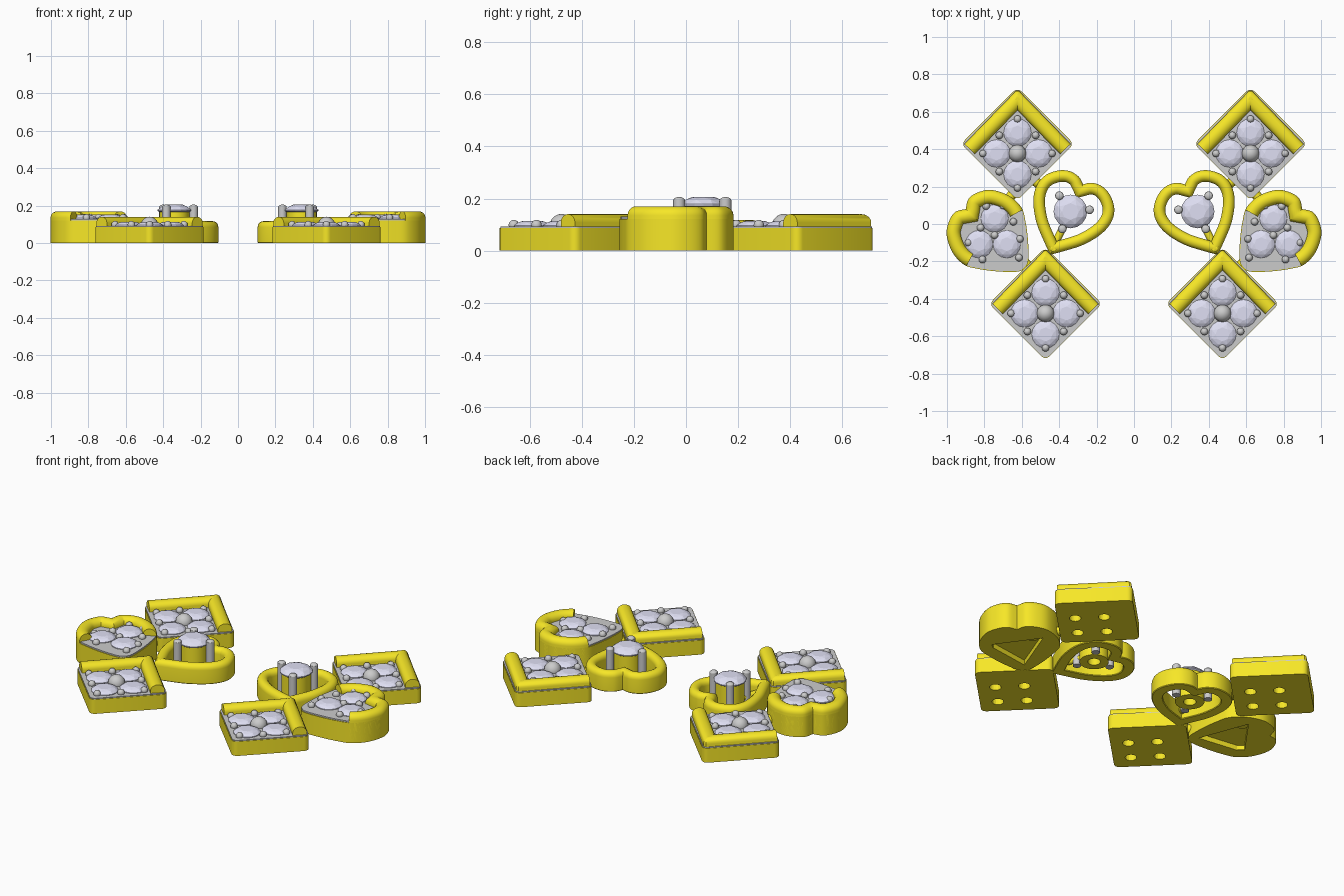
import bpy, bmesh
from math import sin, cos, pi, radians
from mathutils import Vector, Matrix

if "Cube" in bpy.data.objects:
    bpy.data.objects.remove(bpy.data.objects["Cube"])


def material(name, rgb):
    m = bpy.data.materials.new(name)
    m.diffuse_color = (*rgb, 1)
    m.use_nodes = True
    m.node_tree.nodes["Principled BSDF"].inputs["Base Color"].default_value = m.diffuse_color
    return m


GOLD = material("gold", (0.93, 0.80, 0.02))
STONE = material("pale_stone", (0.74, 0.74, 0.90))
BEAD = material("dark_silver", (0.52, 0.52, 0.52))


def finish(bm, name, mat=None, smooth=True, cutter=None):
    """Turn a bmesh into an object, cut it, and mirror it to the other earring."""
    bmesh.ops.recalc_face_normals(bm, faces=bm.faces)
    me = bpy.data.meshes.new(name)
    bm.to_mesh(me)
    bm.free()
    ob = bpy.data.objects.new(name, me)
    bpy.context.collection.objects.link(ob)
    if mat:
        me.materials.append(mat)
    if smooth:
        bpy.ops.object.select_all(action='DESELECT')
        ob.select_set(True)
        bpy.context.view_layer.objects.active = ob
        bpy.ops.object.shade_smooth_by_angle(angle=radians(35))
    if cutter:
        b = ob.modifiers.new("holes", 'BOOLEAN')
        b.operation, b.object, b.solver = 'DIFFERENCE', cutter, 'EXACT'
    if not name.endswith("cutter"):
        m = ob.modifiers.new("pair", 'MIRROR')
        m.use_axis[0] = True
    else:
        ob.hide_render = True
        ob.hide_viewport = True
    return ob


def add_prism(bm, pts, z0, z1):
    f = bm.faces.new([bm.verts.new((x, y, z0)) for x, y in pts])
    r = bmesh.ops.extrude_face_region(bm, geom=[f], use_keep_orig=True)
    vs = [g for g in r['geom'] if isinstance(g, bmesh.types.BMVert)]
    bmesh.ops.translate(bm, verts=vs, vec=(0, 0, z1 - z0))


def prism(name, pts, z0, z1, mat=None, cutter=None):
    bm = bmesh.new()
    add_prism(bm, pts, z0, z1)
    return finish(bm, name, mat, True, cutter)


def circle(c, r, n=24):
    return [(c[0] + r * cos(2 * pi * i / n), c[1] + r * sin(2 * pi * i / n)) for i in range(n)]


def offset(path, closed, d):
    """Move a counter-clockwise path inward by d with mitred corners."""
    n, out = len(path), []
    P = [Vector(p) for p in path]
    for i, p in enumerate(P):
        a = P[i - 1] if closed or i else None
        b = P[(i + 1) % n] if closed or i < n - 1 else None
        t1 = (p - a).normalized() if a else (b - p).normalized()
        t2 = (b - p).normalized() if b else t1
        n1, n2 = Vector((-t1.y, t1.x)), Vector((-t2.y, t2.x))
        out.append(p + (n1 + n2) / max(0.35, 1 + n1.dot(n2)) * d)
    return out


def sweep(name, path, closed, profile, mat=GOLD):
    bm = bmesh.new()
    rows = [[bm.verts.new((p.x, p.y, z)) for p in offset(path, closed, d)] for d, z in profile]
    n, k = len(path), len(rows)
    for j in range(k):
        for i in range(n if closed else n - 1):
            i2, j2 = (i + 1) % n, (j + 1) % k
            bm.faces.new((rows[j][i], rows[j][i2], rows[j2][i2], rows[j2][i]))
    if not closed:
        bm.faces.new([r[0] for r in rows])
        bm.faces.new([r[-1] for r in rows])
    return finish(bm, name, mat)


def rounded(w, h, rise):
    """Wall section with a domed top."""
    return [(0, 0.004), (0.004, 0)] + [(w - 0.004, 0), (w, 0.004)] + [
        (w / 2 + w / 2 * cos(pi * i / 10), h - rise + rise * sin(pi * i / 10)) for i in range(11)]


def gems(name, centres, r, z, up):
    """Faceted round stones: table, crown, girdle and point."""
    bm = bmesh.new()
    for x, y in centres:
        vs = [bm.verts.new((x, y, z - r * 0.7))]
        for n, rad, h, turn in ((8, 0.5, up, 0), (8, 0.8, up * 0.65, pi / 8), (16, 1, 0, 0), (16, 1, -0.006, 0)):
            for i in range(n):
                a = 2 * pi * i / n + turn
                vs.append(bm.verts.new((x + r * rad * cos(a), y + r * rad * sin(a), z + h)))
        bmesh.ops.convex_hull(bm, input=vs)
    finish(bm, name, STONE, False)


def beads(name, centres, r, z):
    bm = bmesh.new()
    for x, y in centres:
        bmesh.ops.create_uvsphere(bm, u_segments=16, v_segments=10, radius=r, matrix=Matrix.Translation((x, y, z)))
    finish(bm, name, BEAD)


def bar(name, a, b, r):
    """Small round link between two points."""
    a, b = Vector(a), Vector(b)
    d = b - a
    m = Matrix.Translation((a + b) / 2) @ d.to_track_quat('Z', 'Y').to_matrix().to_4x4()
    bm = bmesh.new()
    bmesh.ops.create_cone(bm, cap_ends=True, segments=16, radius1=r, radius2=r, depth=d.length, matrix=m)
    finish(bm, name, GOLD)


def hole_cutter(name, centres, r, depth, recess=None):
    bm = bmesh.new()
    for c in centres:
        add_prism(bm, circle(c, r, 16), (0.025 if recess else -0.05), depth)
    if recess:
        add_prism(bm, recess, -0.05, 0.03)
    return finish(bm, name + "_cutter", GOLD, False)


def heart(origin, angle, half):
    """Smooth heart from half an outline (tip to notch); angle points to the notch."""
    P = [Vector(p) for p in half]
    P = [Vector((-P[1].x, P[1].y)) if abs(P[1].y - P[0].y) < 0.02 else P[0]] + P + [P[-1]]
    side = []
    for i in range(1, len(P) - 2):
        a, b, c, d = P[i - 1:i + 3]
        for k in range(5):
            t = k / 5
            side.append(0.5 * (2 * b + (c - a) * t + (2 * a - 5 * b + 4 * c - d) * t * t
                               + (3 * b - a - 3 * c + d) * t ** 3))
    side.append(P[-1])
    loc = side + [Vector((-p.x, p.y)) for p in reversed(side[1:-1])]
    A = Vector((cos(angle), sin(angle)))
    U = Vector((A.y, -A.x))
    return loc, [Vector(origin) + U * p.x + A * p.y for p in loc]


# Diamond plaques with a V-shaped rim and four stones each
def plaque(name, cx, cy):
    h, c = 0.302, 0.022
    pts = []
    for k in range(4):
        a, s = k * pi / 2, Vector((h - 0.0424, 0))
        for i in range(-2, 3):
            v = s + Vector((cos(i * pi / 8), sin(i * pi / 8))) * 0.03
            pts.append(Vector((cx, cy)) + Matrix.Rotation(a, 2) @ v)
    gy = cy - 0.051
    star = [(1, 0), (0, 1), (-1, 0), (0, -1)]
    stones = [(cx + 0.112 * x, gy + 0.112 * y) for x, y in star]
    cut = hole_cutter(name + "_hole", stones, 0.032, 0.07)
    prism(name + "_body", pts, 0, 0.086, GOLD, cut)
    prism(name + "_plate", offset(pts, True, 0.003), 0.08, 0.092)
    sweep(name + "_rim", [(cx + 0.284, cy), (cx + 0.008, cy + 0.284), (cx - 0.008, cy + 0.284), (cx - 0.284, cy)],
          False, rounded(0.078, 0.14, 0.032))
    gems(name + "_stones", stones, 0.074, 0.096, 0.018)
    small = [(cx + 0.184 * x, gy + 0.184 * y) for x, y in star]
    small += [(cx + x * 0.097, gy + y * 0.097) for x in (-1, 1) for y in (-1, 1)]
    beads(name + "_beads", small, 0.02, 0.098)
    beads(name + "_centre_bead", [(cx, gy)], 0.047, 0.094)


plaque("upper_diamond", 0.623, 0.428)
plaque("lower_diamond", 0.473, -0.427)

# Open heart frame with a raised single stone
C = (0.34, 0.067)
_, frame = heart(C, radians(115), [(0, -0.255), (0.06, -0.205), (0.14, -0.13), (0.2, -0.04), (0.222, 0.04),
                                   (0.208, 0.11), (0.16, 0.165), (0.1, 0.193), (0.04, 0.188), (0, 0.16)])
sweep("open_heart_frame", frame, True, rounded(0.062, 0.117, 0.032))
sweep("stone_seat", circle(C, 0.08, 32), True, [(0, 0.01), (0.045, 0.01), (0.045, 0.1), (0.015, 0.17), (0, 0.17)])
gems("single_stone", [C], 0.09, 0.178, 0.027)
tips = circle((0, 0), 0.103, 3)
tips = [Vector(C) + Matrix.Rotation(radians(-65), 2) @ Vector(p) for p in tips]
bm = bmesh.new()
for p in tips:
    bmesh.ops.create_cone(bm, cap_ends=True, segments=16, radius1=0.023, radius2=0.023, depth=0.185,
                          matrix=Matrix.Translation((p.x, p.y, 0.1025)))
    bmesh.ops.create_uvsphere(bm, u_segments=16, v_segments=8, radius=0.023,
                              matrix=Matrix.Translation((p.x, p.y, 0.192)) @ Matrix.Diagonal((1, 1, 0.6, 1)))
finish(bm, "single_stone_prongs", BEAD)
bar("seat_link", (0.37, 0.0, 0.05), (0.425, -0.11, 0.05), 0.02)

# Heart plaque with a rim over its lobes and three stones
loc, edge = heart((0.77, -0.05), radians(45), [
    (0, -0.262), (0.03, -0.256), (0.07, -0.222), (0.13, -0.155), (0.182, -0.085), (0.217, -0.02),
    (0.214, 0.07), (0.17, 0.158), (0.11, 0.2), (0.05, 0.212), (0, 0.183)])
stones = [(0.745, 0.03), (0.828, -0.108), (0.68, -0.108)]
cut = hole_cutter("heart_hole", stones, 0.03, 0.11, [(0.62, -0.19), (0.91, -0.15), (0.73, 0.1)])
prism("heart_body", edge, 0, 0.122, GOLD, cut)
prism("heart_plate", offset(edge, True, 0.004), 0.115, 0.13)
rim = [p for q, p in zip(loc, edge) if q.y > -0.045]
sweep("heart_rim", rim, False, rounded(0.075, 0.17, 0.035))
gems("heart_stones", stones, 0.074, 0.134, 0.018)
beads("heart_beads", [(0.79, 0.095), (0.70, 0.098), (0.645, 0.012), (0.82, -0.02), (0.745, -0.06),
                      (0.885, -0.1), (0.81, -0.19), (0.615, -0.18), (0.61, -0.08)], 0.02, 0.135)

# Links joining the pieces
bar("upper_link", (0.625, 0.2, 0.05), (0.69, 0.1, 0.05), 0.026)
bar("upper_heart_link", (0.49, 0.2, 0.05), (0.57, 0.26, 0.05), 0.026)
bar("lower_link", (0.61, -0.18, 0.05), (0.54, -0.25, 0.05), 0.026)
